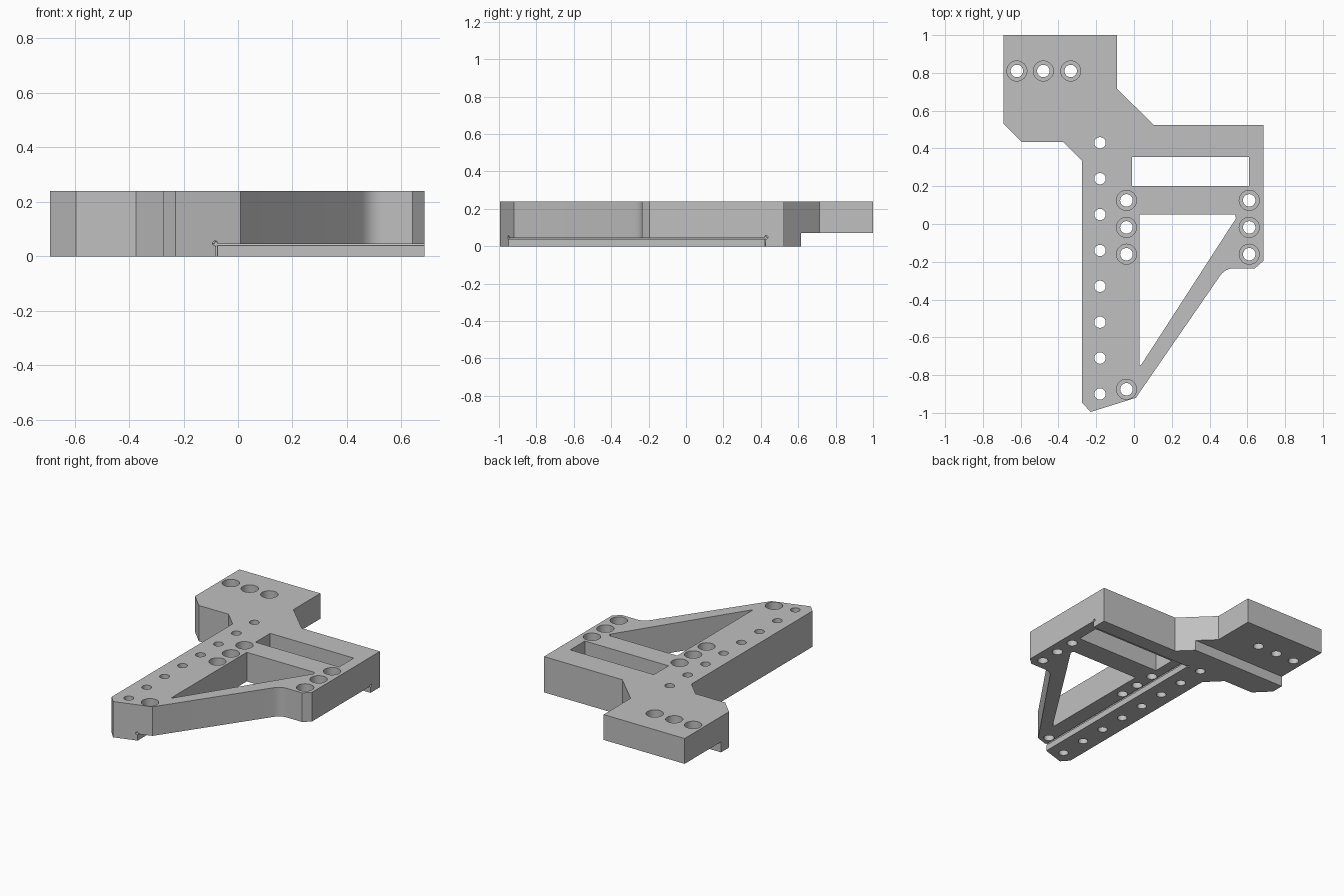
import bpy
import bmesh
from math import radians
from mathutils import Matrix, Vector

cube = bpy.data.objects.get("Cube")
if cube:
    bpy.data.objects.remove(cube, do_unlink=True)

TOP = 0.24        # plate thickness
POCKET = 0.045    # height of the underside pocket
EDGE_X, EDGE_Y = -0.08, 0.425   # pocket walls

grey = bpy.data.materials.new("plain_grey")
grey.use_nodes = True
grey.diffuse_color = (0.53, 0.53, 0.53, 1)
grey.node_tree.nodes["Principled BSDF"].inputs["Base Color"].default_value = (0.53, 0.53, 0.53, 1)


def finish(name, bm):
    bmesh.ops.recalc_face_normals(bm, faces=bm.faces)
    mesh = bpy.data.meshes.new(name)
    bm.to_mesh(mesh)
    bm.free()
    mesh.materials.append(grey)
    obj = bpy.data.objects.new(name, mesh)
    bpy.context.collection.objects.link(obj)
    return obj


def prism(name, outline, z0, z1):
    bm = bmesh.new()
    face = bm.faces.new([bm.verts.new((x, y, z0)) for x, y in outline])
    new = bmesh.ops.extrude_face_region(bm, geom=[face])["geom"]
    verts = [v for v in new if isinstance(v, bmesh.types.BMVert)]
    bmesh.ops.translate(bm, verts=verts, vec=(0, 0, z1 - z0))
    return finish(name, bm)


def box(name, x0, x1, y0, y1, z0, z1):
    return prism(name, [(x0, y0), (x1, y0), (x1, y1), (x0, y1)], z0, z1)


def rod(name, start, end, radius, sides=32):
    a, b = Vector(start), Vector(end)
    bm = bmesh.new()
    turn = (b - a).to_track_quat("Z", "Y").to_matrix().to_4x4()
    bmesh.ops.create_cone(bm, cap_ends=True, segments=sides, radius1=radius, radius2=radius,
                          depth=(b - a).length, matrix=Matrix.Translation((a + b) / 2) @ turn)
    return finish(name, bm)


def cut(target, cutter):
    mod = target.modifiers.new("cut", "BOOLEAN")
    mod.operation = "DIFFERENCE"
    mod.solver = "EXACT"
    mod.object = cutter
    bpy.context.view_layer.objects.active = target
    bpy.ops.object.modifier_apply(modifier=mod.name)
    bpy.data.objects.remove(cutter, do_unlink=True)


# Plate outline, with a rounded fillet between the diagonal arm and the foot
p0, p1, p2 = Vector((0.455, -0.275)), Vector((0.483, -0.235)), Vector((0.53, -0.235))
fillet = [tuple(p2 * (1 - t) ** 2 + p1 * 2 * t * (1 - t) + p0 * t * t)
          for t in [i / 6 for i in range(7)]]
outline = [(-0.69, 1), (-0.09, 1), (-0.09, 0.715), (0.105, 0.525), (0.685, 0.525),
           (0.685, -0.195), (0.64, -0.235)] + fillet + [
           (0.01, -0.92), (-0.23, -0.995), (-0.275, -0.945), (-0.275, 0.335),
           (-0.375, 0.435), (-0.595, 0.435), (-0.69, 0.53)]
plate = prism("bracket_plate", outline, 0, TOP)

# Underside pocket and the raised rear step
cut(plate, box("pocket_cutter", EDGE_X, 1, -1.2, EDGE_Y, -0.1, POCKET))
cut(plate, box("step_cutter", -1, 1, 0.615, 1.2, -0.1, 0.07))

# Small relief grooves along the pocket's inner corners
gx, gy, gz = EDGE_X - 0.004, EDGE_Y + 0.004, POCKET + 0.003
cut(plate, rod("groove_cutter", (gx, -1.2, gz), (gx, gy, gz), 0.009, 16))
cut(plate, rod("groove_cutter", (gx, gy, gz), (1, gy, gz), 0.009, 16))
cut(plate, rod("groove_cutter", (gx, gy, -0.1), (gx, gy, gz), 0.009, 16))

# Rectangular slot and triangular window
cut(plate, box("slot_cutter", -0.01, 0.61, 0.2, 0.355, -0.1, 0.4))
cut(plate, prism("window_cutter", [(0.03, 0.05), (0.535, 0.05), (0.54, 0.03),
                                   (0.037, -0.747), (0.03, -0.747)], -0.1, 0.4))

# Row of plain holes down the spine
for i in range(8):
    y = 0.43 - 0.19 * i
    cut(plate, rod("hole_cutter", (-0.18, y, -0.1), (-0.18, y, 0.4), 0.03))

# Counterbored screw holes
screws = [(x, 0.81) for x in (-0.62, -0.48, -0.335)]
screws += [(x, y) for x in (-0.04, 0.61) for y in (0.125, -0.018, -0.16)]
screws.append((-0.04, -0.875))
for x, y in screws:
    cut(plate, rod("bore_cutter", (x, y, TOP - 0.1), (x, y, 0.4), 0.053))
    cut(plate, rod("screw_cutter", (x, y, -0.1), (x, y, 0.4), 0.033))

# Smooth the round walls, keep the machined edges crisp
bpy.ops.object.select_all(action="DESELECT")
plate.select_set(True)
bpy.context.view_layer.objects.active = plate
bpy.ops.object.shade_smooth_by_angle(angle=radians(25))
